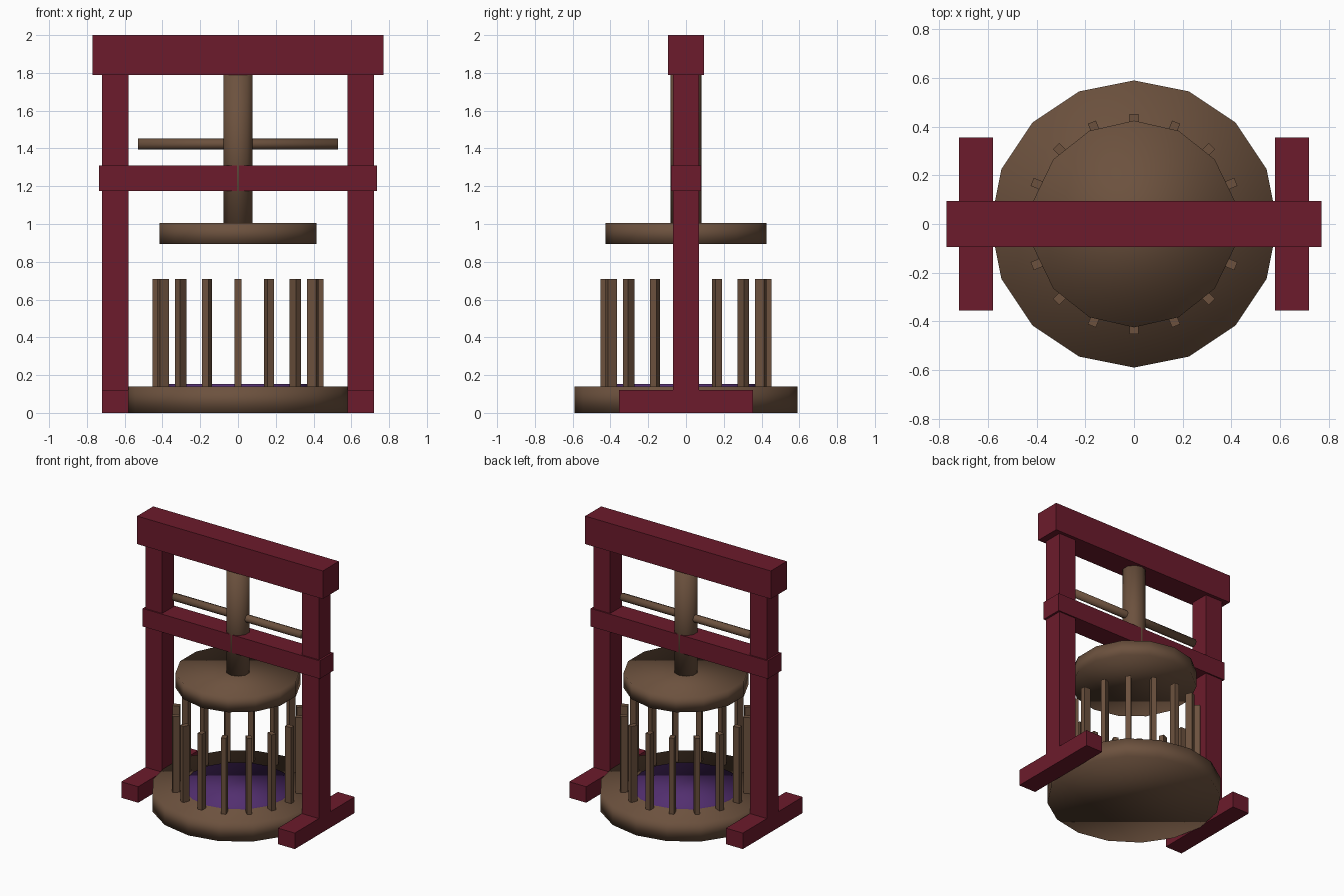
import bpy
from math import pi, sin, cos

if "Cube" in bpy.data.objects:
    bpy.data.objects.remove(bpy.data.objects["Cube"])


def material(name, color):
    m = bpy.data.materials.new(name)
    m.diffuse_color = (*color, 1)
    m.use_nodes = True
    m.node_tree.nodes["Principled BSDF"].inputs["Base Color"].default_value = m.diffuse_color
    return m


RED = material("red_paint", (0.15, 0.011, 0.025))
WOOD = material("brown_wood", (0.15, 0.083, 0.048))
PURPLE = material("purple_pulp", (0.085, 0.028, 0.16))


def box(name, loc, size, mat, turn=0):
    bpy.ops.mesh.primitive_cube_add(size=1, location=loc)
    ob = bpy.context.object
    ob.name = name
    ob.scale = size
    ob.rotation_euler.z = turn
    ob.data.materials.append(mat)
    return ob


def drum(name, radius, z0, z1, sides, mat):
    bpy.ops.mesh.primitive_cylinder_add(vertices=sides, radius=radius, depth=z1 - z0,
                                        location=(0, 0, (z0 + z1) / 2))
    ob = bpy.context.object
    ob.name = name
    ob.data.materials.append(mat)
    bpy.ops.object.shade_smooth()
    return ob


# Frame: feet and posts on both sides, joined by two beams
for side, s in (("left", -1), ("right", 1)):
    box(side + "_foot", (s * 0.65, 0, 0.06), (0.14, 0.71, 0.12), RED)
    box(side + "_post", (s * 0.65, 0, 0.91), (0.14, 0.14, 1.82), RED)
box("top_beam", (0, 0, 1.895), (1.54, 0.19, 0.21), RED)
box("middle_beam", (0, 0, 1.243), (1.47, 0.16, 0.135), RED)

# Round base tray with pulp on it
drum("base_tray", 0.59, 0, 0.14, 16, WOOD)
drum("pulp", 0.37, 0.08, 0.153, 16, PURPLE)

# Ring of basket slats
COUNT = 16
for i in range(COUNT):
    a = 2 * pi * i / COUNT
    box(f"basket_slat_{i + 1}", (0.428 * cos(a), 0.428 * sin(a), 0.415),
        (0.05, 0.036, 0.59), WOOD, a)

# Screw, press plate and turning handle
drum("press_screw", 0.082, 0.95, 1.85, 10, WOOD)
drum("press_plate", 0.425, 0.893, 1.006, 14, WOOD)
handle = drum("turning_handle", 0.029, 0.893, 1.953, 8, WOOD)
handle.rotation_euler.y = pi / 2
handle.location.z = 1.423
